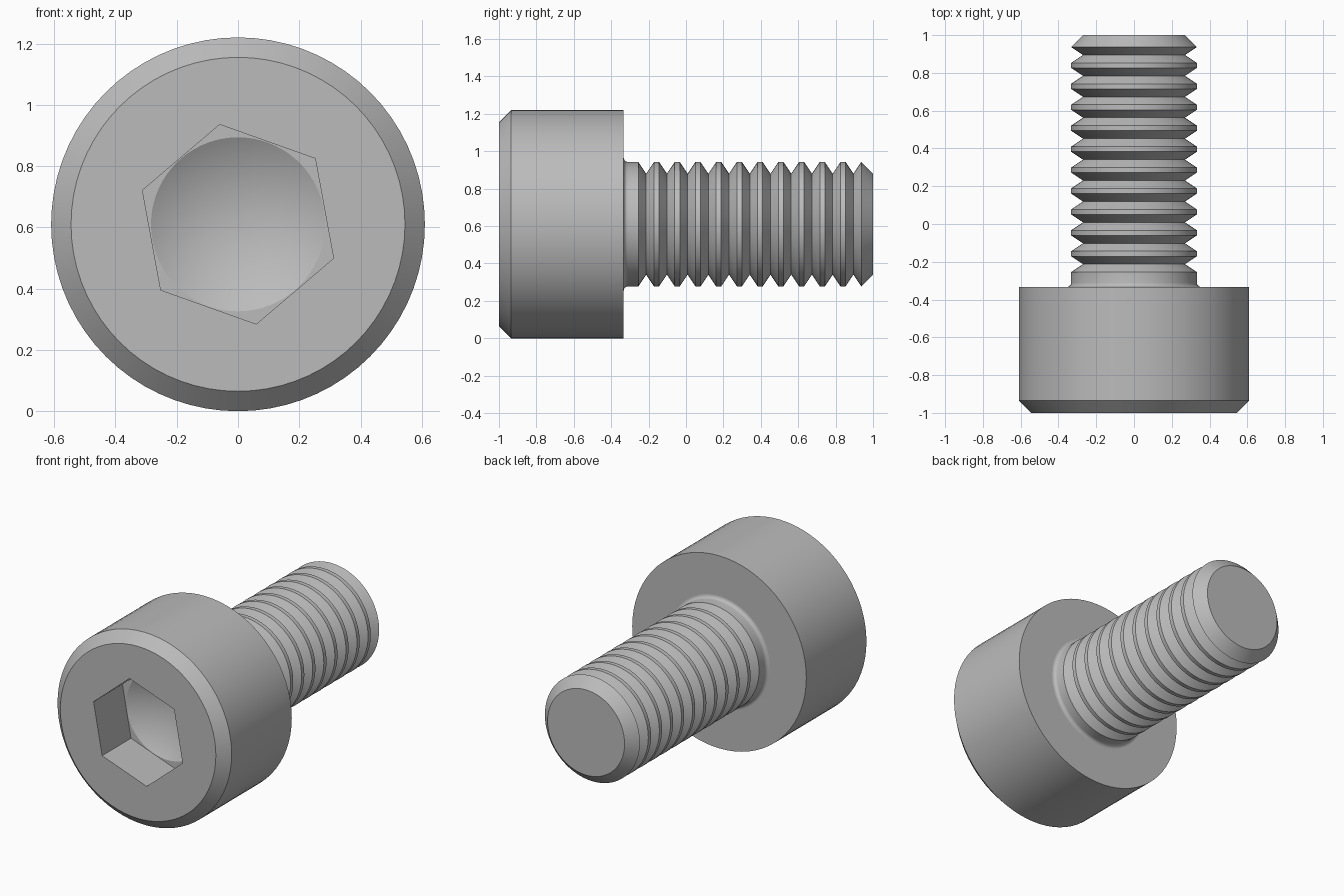
import bpy, bmesh, math
from mathutils import Matrix, Vector

cube = bpy.data.objects.get("Cube")
if cube:
    bpy.data.objects.remove(cube, do_unlink=True)

HEAD_R, AXIS_Z = 0.61, 0.61
HEAD_BACK = -0.333
CREST, ROOT, PITCH = 0.333, 0.27, 0.1108
FLOOR = -0.711            # depth of the flat socket floor

steel = bpy.data.materials.new("grey steel")
steel.use_nodes = True
GREY = (0.5, 0.5, 0.5, 1)
steel.diffuse_color = GREY
steel.node_tree.nodes["Principled BSDF"].inputs["Base Color"].default_value = GREY


def lathe(name, profile, steps=72):
    """Revolve (radius, y) points around the bolt axis."""
    bm = bmesh.new()
    verts = [bm.verts.new((r, y, 0)) for r, y in profile]
    edges = [bm.edges.new(pair) for pair in zip(verts, verts[1:])]
    bmesh.ops.spin(bm, geom=verts + edges, cent=(0, 0, 0), axis=(0, 1, 0),
                   angle=math.tau, steps=steps)
    bmesh.ops.remove_doubles(bm, verts=bm.verts, dist=1e-4)
    # Close flat discs with a single face
    for v in [v for v in bm.verts if abs(v.co.x) + abs(v.co.z) < 1e-4]:
        if all(abs(e.other_vert(v).co.y - v.co.y) < 1e-4 for e in v.link_edges):
            bmesh.ops.dissolve_verts(bm, verts=[v])
    return finish(name, bm)


def finish(name, bm):
    bmesh.ops.recalc_face_normals(bm, faces=bm.faces)
    bm.transform(Matrix.Translation((0, 0, AXIS_Z)))
    mesh = bpy.data.meshes.new(name)
    bm.to_mesh(mesh)
    bm.free()
    mesh.materials.append(steel)
    obj = bpy.data.objects.new(name, mesh)
    bpy.context.collection.objects.link(obj)
    return obj


def select_only(obj):
    bpy.ops.object.select_all(action='DESELECT')
    obj.select_set(True)
    bpy.context.view_layer.objects.active = obj


def cut(target, cutter):
    mod = target.modifiers.new("cut", 'BOOLEAN')
    mod.operation, mod.solver, mod.object = 'DIFFERENCE', 'EXACT', cutter
    select_only(target)
    bpy.ops.object.modifier_apply(modifier=mod.name)
    bpy.data.objects.remove(cutter, do_unlink=True)


# Chamfered cylindrical head
head = lathe("head", [(0, -1), (0.545, -1), (HEAD_R, -0.935),
                      (HEAD_R, HEAD_BACK), (0, HEAD_BACK)])

# Hexagonal socket, turned about the axis
bm = bmesh.new()
corners = [math.radians(40.4 + 60 * k) for k in range(6)]
hexagon = bm.faces.new([bm.verts.new((0.331 * math.cos(a), -1.1, 0.331 * math.sin(a)))
                        for a in corners])
walls = bmesh.ops.extrude_face_region(bm, geom=[hexagon])
bmesh.ops.translate(bm, vec=Vector((0, FLOOR + 1.1, 0)),
                    verts=[g for g in walls["geom"] if isinstance(g, bmesh.types.BMVert)])
cut(head, finish("socket_cutter", bm))

# Conical drill point at the bottom of the socket
cut(head, lathe("drill_cutter", [(0, FLOOR - 0.05), (0.284, FLOOR - 0.05),
                                 (0.284, FLOOR), (0, FLOOR + 0.164)]))

# Shank: fillet under the head, ring threads, chamfered tip
fillet = 0.022
profile = [(CREST + fillet * (1 - math.sin(a)), HEAD_BACK + fillet * (1 - math.cos(a)))
           for a in [math.pi / 2 * k / 5 for k in range(6)]]
for k in range(10, -1, -1):
    root_y = 0.895 - k * PITCH
    profile += [(CREST, root_y - 0.042), (ROOT, root_y), (CREST, root_y + 0.042)]
profile += [(ROOT, 1), (0, 1)]
shank = lathe("threaded_shank", profile)

for obj in (head, shank):
    select_only(obj)
    bpy.ops.object.shade_smooth_by_angle(angle=math.radians(30))
